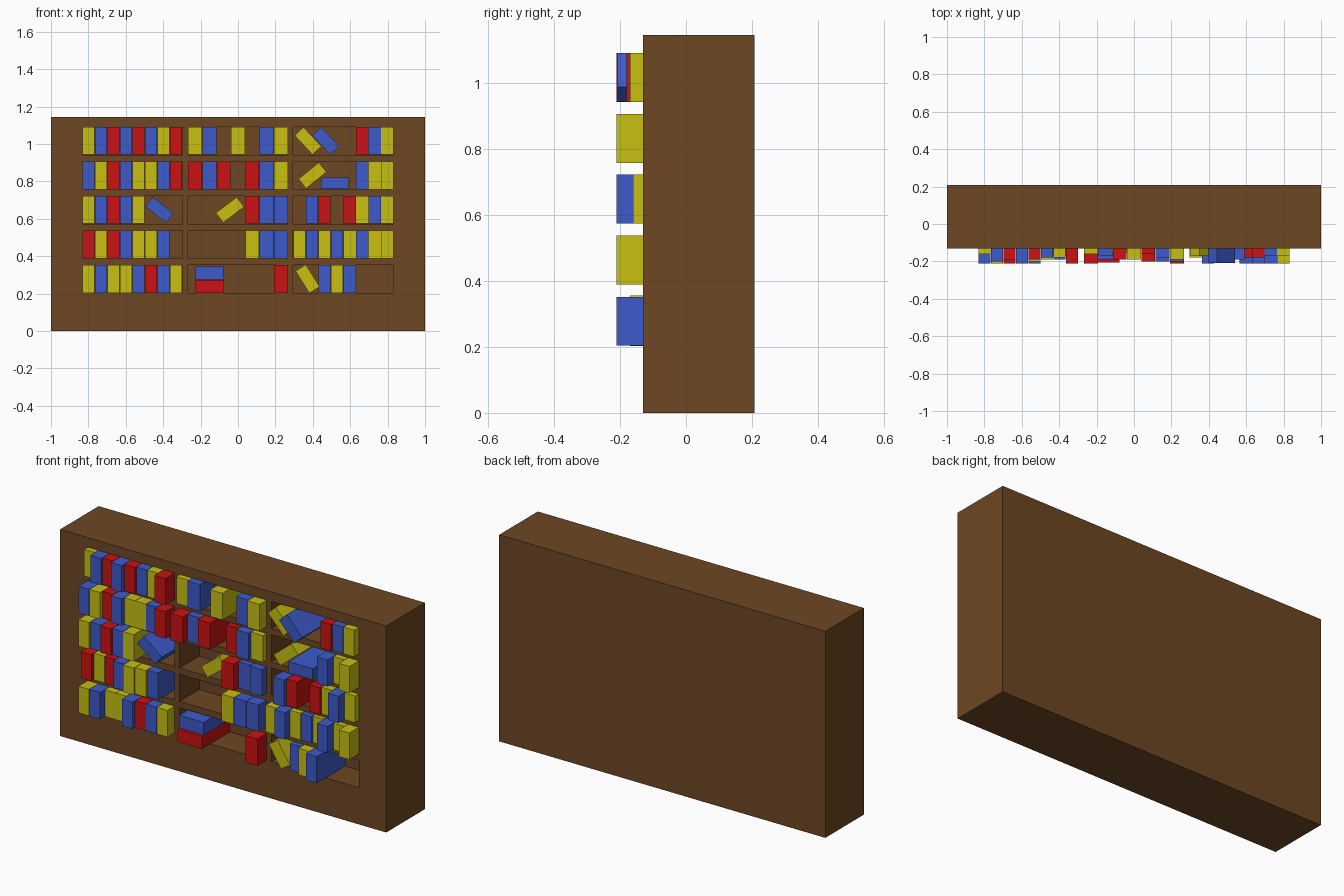
import bpy, math

if "Cube" in bpy.data.objects:
    bpy.data.objects.remove(bpy.data.objects["Cube"])

def material(name, rgb):
    m = bpy.data.materials.new(name)
    m.diffuse_color = (*rgb, 1)
    m.use_nodes = True
    m.node_tree.nodes["Principled BSDF"].inputs["Base Color"].default_value = m.diffuse_color
    return m

WOOD = material("brown_wood", (0.155, 0.063, 0.017))
COVERS = {
    "R": material("red_cover", (0.6, 0.006, 0.006)),
    "B": material("blue_cover", (0.047, 0.105, 0.6)),
    "Y": material("yellow_cover", (0.58, 0.53, 0.006)),
}
NAMES = {"R": "red_book", "B": "blue_book", "Y": "yellow_book"}

BACK = 0.042                                   # back wall of the compartments
FRONT = -0.13                                  # front face of the case
H = 0.15                                       # compartment height
FLOORS = [0.942, 0.757, 0.573, 0.388, 0.203]   # top row first
COLUMNS = [(-0.832, -0.298), (-0.267, 0.267), (0.295, 0.832)]
SLOTS = [8, 7, 8]                              # book slots per compartment

def box(name, x, y, z, mat=None, angle=0):
    """Box from (min, max) ranges, turned about y by angle degrees."""
    bpy.ops.mesh.primitive_cube_add(
        size=1, location=(sum(x) / 2, sum(y) / 2, sum(z) / 2),
        rotation=(0, math.radians(angle), 0))
    ob = bpy.context.object
    ob.name = name
    ob.scale = (x[1] - x[0], y[1] - y[0], z[1] - z[0])
    bpy.ops.object.transform_apply(location=False, rotation=False, scale=True)
    if mat:
        ob.data.materials.append(mat)
    return ob

# Case with fifteen open compartments
case = box("bookcase", (-1, 1), (FRONT, 0.208), (0, 1.145), WOOD)
cutters = [box("compartment_cutter", c, (-0.3, BACK), (f, f + H))
           for c in COLUMNS for f in FLOORS]
for c in cutters:
    cut = case.modifiers.new("compartment", 'BOOLEAN')
    cut.operation = 'DIFFERENCE'
    cut.solver = 'EXACT'
    cut.object = c
bpy.context.view_layer.objects.active = case
for m in list(case.modifiers):
    bpy.ops.object.modifier_apply(modifier=m.name)
for c in cutters:
    bpy.data.objects.remove(c, do_unlink=True)

# Upright books: colours per slot (dot = empty), and how far each stands
# out of the case in hundredths
UPRIGHT = [
    [("YBRBRBYR", "37686558"), ("YB.Y.BY", "34.6.56"), (".....RBY", ".....544")],
    [("BYRBYYBR", "88686668"), ("RBR.RBY", "846.353"), (".....BYY", ".....838")],
    [("YBRBY...", "87877..."), ("....RBB", "....734"), (".BR.RYBY", ".86.5483")],
    [("RYRBYYB.", "6446765."), ("....YBB", "....777"), ("YBYBYBYY", "57332838")],
    [("YBYYBRBY", "88448666"), ("......R", "......8"), ("..BYB...", "..358...")],
]
for row, f in zip(UPRIGHT, FLOORS):
    for (colours, depths), (x0, x1), n in zip(row, COLUMNS, SLOTS):
        w = (x1 - x0) / n
        for i, (k, d) in enumerate(zip(colours, depths)):
            if k != ".":
                x = x0 + i * w
                box(NAMES[k], (x + 0.001, x + w - 0.001),
                    (FRONT - int(d) / 100, BACK - 0.001),
                    (f + 0.001, f + H - 0.001), COVERS[k])

# Leaning and lying books: colour, centre x, centre z, front y, width, tilt
LOOSE = [
    ("Y", 0.374, 1.017, -0.17, 0.065, -43),
    ("B", 0.469, 1.017, -0.208, 0.065, -43),
    ("Y", 0.398, 0.832, -0.15, 0.065, 51),
    ("B", 0.517, 0.790, -0.19, 0.063, 90),
    ("B", -0.420, 0.648, -0.175, 0.065, -52),
    ("Y", -0.043, 0.648, -0.155, 0.065, 53),
    ("Y", 0.372, 0.279, -0.17, 0.065, -32),
    ("B", -0.152, 0.310, -0.19, 0.07, 90),
    ("R", -0.152, 0.239, -0.205, 0.07, 90),
]
for k, x, z, front, w, tilt in LOOSE:
    length = 0.148 if tilt == 90 else 0.14
    box(NAMES[k] + "_loose", (x - w / 2, x + w / 2), (front, BACK - 0.001),
        (z - length / 2, z + length / 2), COVERS[k], tilt)
